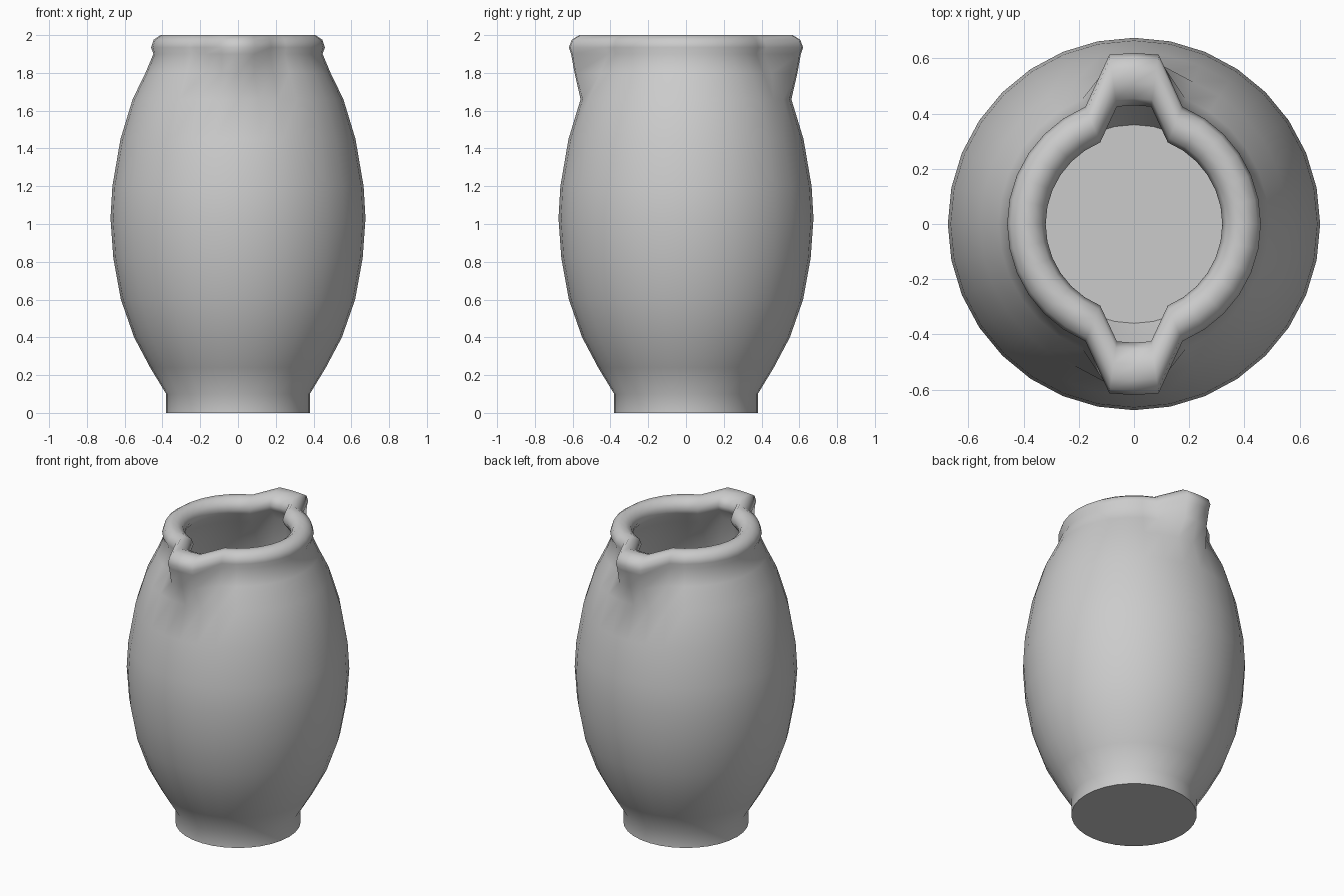
import bpy, bmesh
from math import sin, cos, pi, radians

cube = bpy.data.objects.get("Cube")
if cube:
    bpy.data.objects.remove(cube)

SEGMENTS = 32
TIP_ANGLE = radians(8.3)

# Profile rings: radius, height, how far the spouts push out
OUTER = [(.38, 0, 0), (.38, .1, 0), (.465, .24, 0), (.55, .4, 0), (.62, .6, 0),
         (.66, .82, 0), (.675, 1.03, 0), (.665, 1.2, 0), (.622, 1.45, 0),
         (.558, 1.66, 0), (.49, 1.8, .1), (.448, 1.9, .16)]
RIM = [(.46, 1.935, .16), (.447, 1.975, .158), (.41, 2, .155), (.37, 2, .14),
       (.335, 1.975, .12), (.32, 1.935, .11), (.335, 1.9, .11)]
INNER = [(.4, 1.82, .1), (.51, 1.66, 0), (.58, 1.45, 0), (.625, 1.2, 0),
         (.635, 1.03, 0), (.58, .6, 0), (.51, .4, 0), (.36, .14, 0)]


def ring(bm, radius, height, push):
    """One loop of vertices, with a pulled and narrowed spout at front and back."""
    verts = []
    for i in range(SEGMENTS):
        half = SEGMENTS // 2
        step = (i + half // 2) % half - half // 2   # columns from nearest spout
        angle = 2 * pi * i / SEGMENTS
        r = radius
        if abs(step) <= 1:
            r += push
            blend = min(push / .1, 1)
            angle += step * blend * (TIP_ANGLE - 2 * pi / SEGMENTS)
        verts.append(bm.verts.new((r * sin(angle), -r * cos(angle), height)))
    return verts


# Vessel with thick rolled rim, two pouring spouts and hollow inside
bm = bmesh.new()
rings = [ring(bm, *p) for p in OUTER + RIM + INNER]
for a, b in zip(rings, rings[1:]):
    for i in range(SEGMENTS):
        j = (i + 1) % SEGMENTS
        bm.faces.new((a[i], a[j], b[j], b[i]))
bm.faces.new(rings[0])
bm.faces.new(rings[-1])
bmesh.ops.recalc_face_normals(bm, faces=bm.faces)

mesh = bpy.data.meshes.new("jug")
bm.to_mesh(mesh)
bm.free()
jug = bpy.data.objects.new("jug", mesh)
bpy.context.collection.objects.link(jug)

# Plain grey clay
clay = bpy.data.materials.new("grey_clay")
clay.use_nodes = True
colour = (.6, .6, .6, 1)
clay.diffuse_color = colour
clay.node_tree.nodes["Principled BSDF"].inputs["Base Color"].default_value = colour
mesh.materials.append(clay)

# Smooth shading with a crisp foot edge
bpy.ops.object.select_all(action="DESELECT")
jug.select_set(True)
bpy.context.view_layer.objects.active = jug
bpy.ops.object.shade_smooth_by_angle(angle=radians(60))
